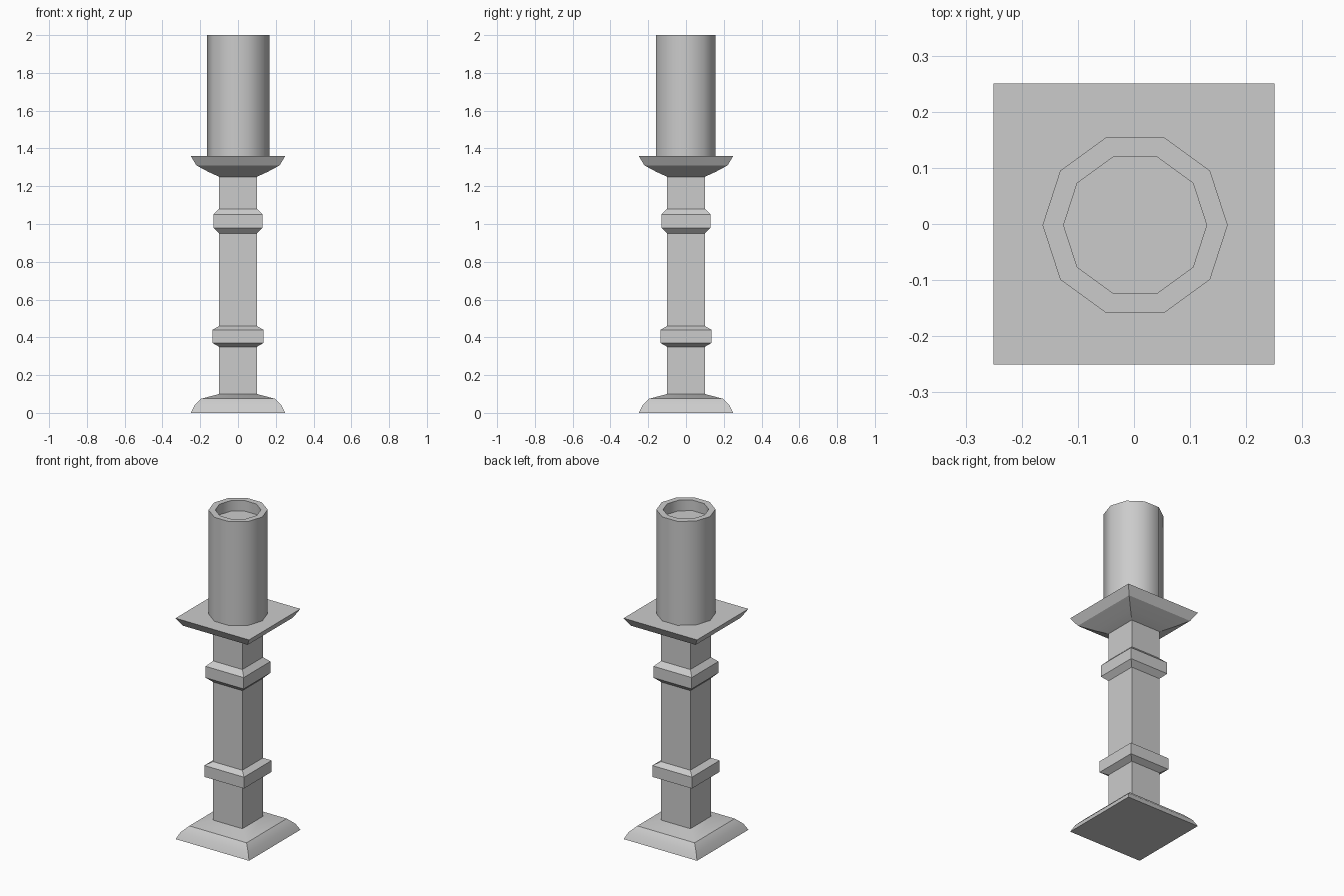
import bpy, bmesh
from math import cos, sin, pi, sqrt

if "Cube" in bpy.data.objects:
    bpy.data.objects.remove(bpy.data.objects["Cube"])


def loft(name, profile, sides, phase=0.0, centre=(0, 0), smooth=30):
    """Stack regular polygon rings (radius, z), skin them and cap both ends."""
    bm = bmesh.new()
    rings = []
    for r, z in profile:
        angles = [phase + 2 * pi * i / sides for i in range(sides)]
        rings.append([bm.verts.new((centre[0] + r * cos(a), centre[1] + r * sin(a), z))
                      for a in angles])
    for lo, hi in zip(rings, rings[1:]):
        for i in range(sides):
            j = (i + 1) % sides
            bm.faces.new((lo[i], lo[j], hi[j], hi[i]))
    bm.faces.new(rings[0][::-1])
    bm.faces.new(rings[-1])
    bmesh.ops.recalc_face_normals(bm, faces=bm.faces)
    mesh = bpy.data.meshes.new(name)
    bm.to_mesh(mesh)
    bm.free()
    ob = bpy.data.objects.new(name, mesh)
    bpy.context.collection.objects.link(ob)
    bpy.ops.object.select_all(action='DESELECT')
    ob.select_set(True)
    bpy.context.view_layer.objects.active = ob
    bpy.ops.object.shade_smooth_by_angle(angle=smooth * pi / 180)
    return ob


def collar(half, z0, z1, z2, z3):
    """Raised band around the shaft with chamfered top and bottom."""
    return [(0.10, z0), (half, z1), (half, z2), (0.10, z3)]


# Square stand: stepped foot, shaft with two collars, flared drip tray
foot = [(0.25, 0.0), (0.23, 0.04), (0.195, 0.075), (0.10, 0.10)]
tray = [(0.10, 1.25), (0.155, 1.275), (0.22, 1.31), (0.25, 1.36)]
stand = (foot + collar(0.135, 0.35, 0.37, 0.44, 0.46)
         + collar(0.13, 0.95, 0.98, 1.05, 1.08) + tray)
loft("candle_stand", [(h * sqrt(2), z) for h, z in stand], 4, phase=pi / 4)

# Ten-sided candle with a recessed top
candle = [(0.165, 1.36), (0.165, 2.0), (0.1275, 2.0), (0.1275, 1.935)]
loft("candle", candle, 10, centre=(0.002, -0.002), smooth=40)
